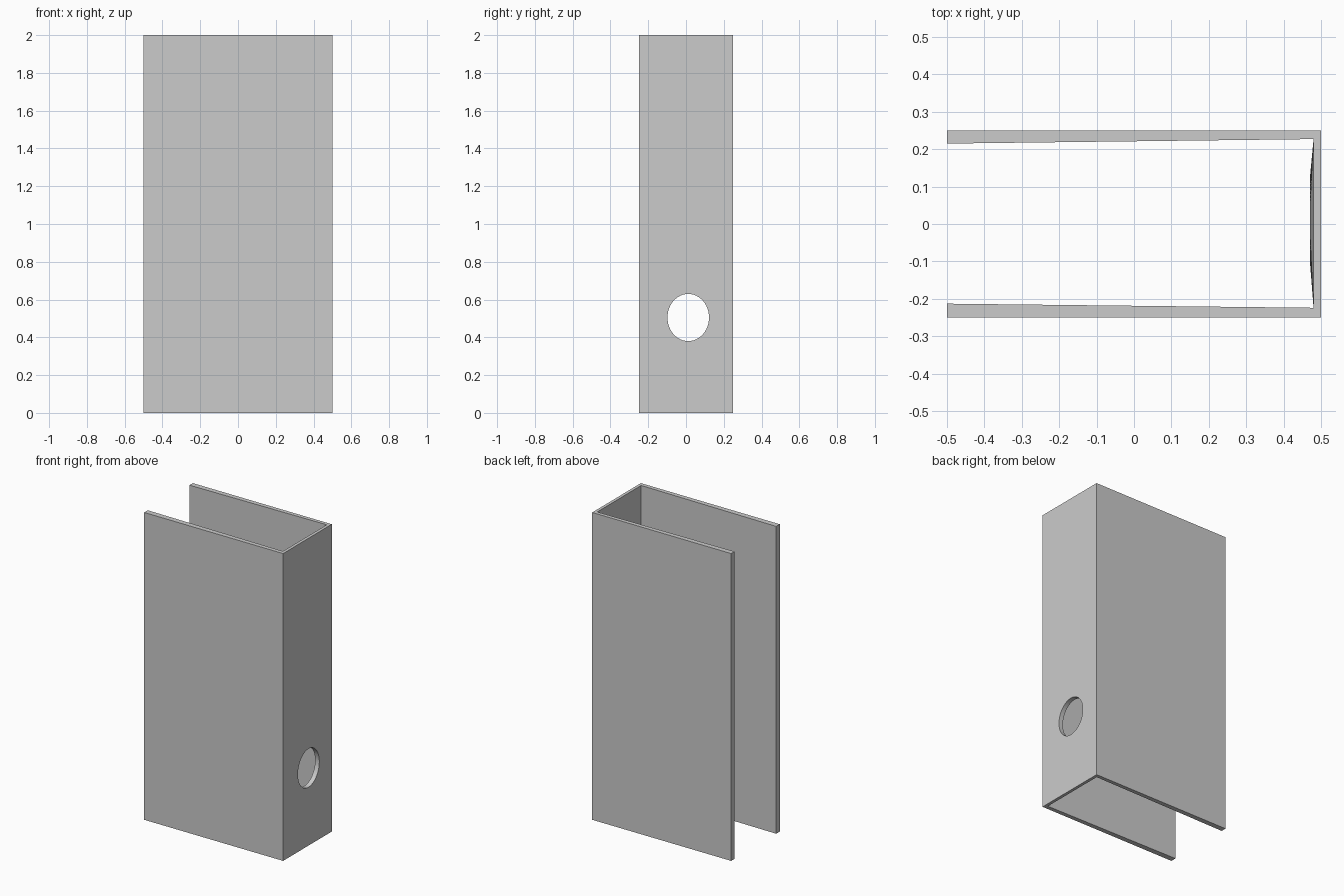
import bpy, bmesh
from math import sin, cos, tau

if "Cube" in bpy.data.objects:
    bpy.data.objects.remove(bpy.data.objects["Cube"])

N = 48                                  # sides of the hole
HOLE_Y, HOLE_Z, RY, RZ = 0.012, 0.505, 0.11, 0.125

# U-shaped section seen from above, walls taper slightly towards the end wall
profile = [(-.5, -.25), (.5, -.25), (.5, .25), (-.5, .25),
           (-.5, .215), (.48, .227), (.48, -.224), (-.5, -.213)]

bm = bmesh.new()
low = [bm.verts.new((x, y, 0)) for x, y in profile]
top = [bm.verts.new((x, y, 2)) for x, y in profile]

# Upright faces, leaving out the two sides of the pierced end wall
for i in range(8):
    if i not in (1, 5):
        j = (i + 1) % 8
        bm.faces.new((low[i], low[j], top[j], top[i]))

# Top and bottom rims
for ring in (low, top):
    for quad in ((0, 1, 6, 7), (1, 2, 5, 6), (2, 3, 4, 5)):
        bm.faces.new([ring[k] for k in quad])


def pierced_wall(x, right, left):
    """Fan from the four wall corners to an oval rim."""
    rim = [bm.verts.new((x, HOLE_Y + RY * cos(tau * k / N),
                         HOLE_Z + RZ * sin(tau * k / N))) for k in range(N)]
    corners = [top[right], top[left], low[left], low[right]]
    for k in range(N):
        q = k * 4 // N
        if k % (N // 4) == 0:
            bm.faces.new((corners[q - 1], corners[q], rim[k]))
        bm.faces.new((corners[q], rim[(k + 1) % N], rim[k]))
    return rim


# End wall: flat outside, inner face swelling slightly towards the hole
outer = pierced_wall(0.5, 2, 1)
inner = pierced_wall(0.47, 5, 6)
for k in range(N):
    j = (k + 1) % N
    f = bm.faces.new((outer[k], outer[j], inner[j], inner[k]))
    f.smooth = True

bmesh.ops.recalc_face_normals(bm, faces=bm.faces)
mesh = bpy.data.meshes.new("channel_housing")
bm.to_mesh(mesh)
bm.free()
obj = bpy.data.objects.new("channel_housing", mesh)
bpy.context.collection.objects.link(obj)
